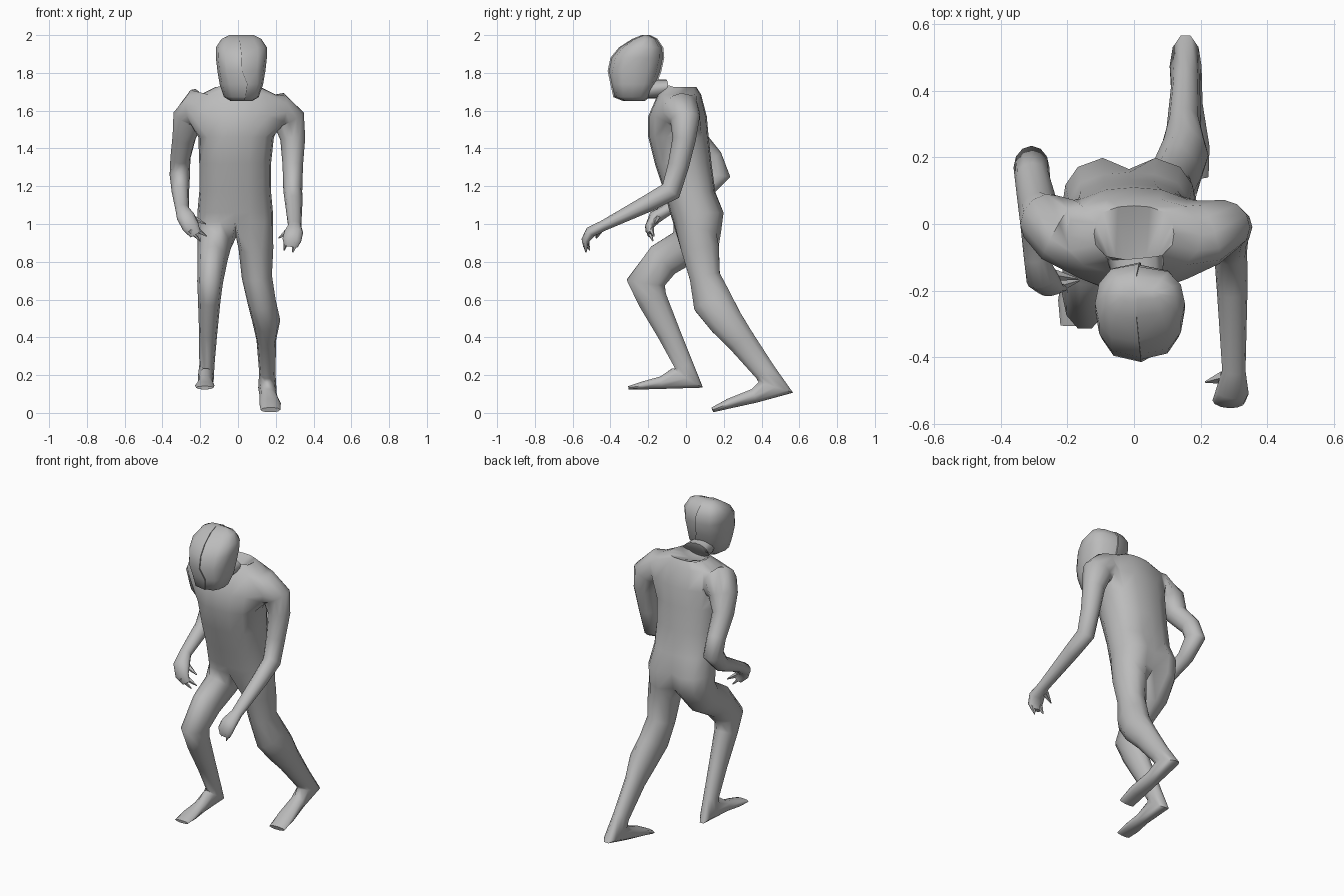
import bpy, bmesh
from math import sin, cos, pi
from mathutils import Vector

cube = bpy.data.objects.get("Cube")
if cube:
    bpy.data.objects.remove(cube, do_unlink=True)

grey = bpy.data.materials.new("plain grey")
grey.use_nodes = True
colour = (0.5, 0.5, 0.5, 1)
grey.diffuse_color = colour
grey.node_tree.nodes["Principled BSDF"].inputs["Base Color"].default_value = colour


def finish(bm, name, angle=1.1):
    bmesh.ops.recalc_face_normals(bm, faces=bm.faces)
    mesh = bpy.data.meshes.new(name)
    bm.to_mesh(mesh)
    bm.free()
    mesh.materials.append(grey)
    obj = bpy.data.objects.new(name, mesh)
    bpy.context.collection.objects.link(obj)
    bpy.ops.object.select_all(action='DESELECT')
    obj.select_set(True)
    bpy.context.view_layer.objects.active = obj
    bpy.ops.object.shade_smooth_by_angle(angle=angle)


def bridge(bm, a, b):
    n = len(a)
    for i in range(n):
        bm.faces.new((a[i], a[(i + 1) % n], b[(i + 1) % n], b[i]))


def centre(loop):
    return sum((v.co for v in loop), Vector()) / len(loop)


def grow(bm, loop, path):
    """Continue an open loop along (x, y, z, width radius, depth radius) stations."""
    n = len(loop)
    points = [centre(loop)] + [Vector(p[:3]) for p in path]
    for i, (x, y, z, ra, rb) in enumerate(path, 1):
        p = points[i]
        t = (p - points[i - 1]).normalized()
        if i < len(path):
            t = (t + (points[i + 1] - p).normalized()).normalized()
        u = Vector((1, 0, 0))
        u = (u - t * u.dot(t)).normalized()
        w = t.cross(u)
        ring = [p + u * ra * cos(2 * pi * k / n) + w * rb * sin(2 * pi * k / n)
                for k in range(n)]
        # Choose the turn of the ring that lies closest to the last one
        c = centre(loop)
        options = [[ring[(s + d * k) % n] for k in range(n)]
                   for s in range(n) for d in (1, -1)]
        best = min(options, key=lambda o: sum(
            ((q - p) - (v.co - c)).length_squared for q, v in zip(o, loop)))
        new = [bm.verts.new(q) for q in best]
        bridge(bm, loop, new)
        loop = new
    bm.faces.new(loop)


# Torso rings from hips to collar: z, x, y, half width, half depth
torso = [
    (0.98, -.015, .06, .20, .13), (1.06, -.015, .06, .20, .145),
    (1.17, -.015, .02, .19, .135), (1.32, -.015, -.015, .19, .15),
    (1.46, -.01, -.04, .20, .16), (1.57, 0, -.045, .21, .155),
    (1.685, 0, -.035, .20, .115), (1.725, 0, -.03, .12, .085)]
N = 16
FRONT, BACK = 12, 4
bm = bmesh.new()
rings = []
for z, x, y, rx, ry in torso:
    ring = []
    for k in range(N):
        c, s = cos(2 * pi * k / N), sin(2 * pi * k / N)
        squash = (c ** 4 + s ** 4) ** -0.12
        ring.append(bm.verts.new((x + rx * c * squash, y + ry * s * squash, z)))
    rings.append(ring)
for ring in rings[:2]:
    ring[BACK].co.y -= .04
for v in rings[0]:
    v.co.z += .25 * (.06 - v.co.y)

# Skin between the rings, leaving an opening four columns wide for each arm
LOW, HIGH, SPAN = 4, 6, 2
opened = {(side + i) % N for side in (0, N // 2) for i in range(-SPAN, SPAN)}
for r in range(len(rings) - 1):
    for k in range(N):
        if LOW <= r < HIGH and k in opened:
            continue
        j = (k + 1) % N
        bm.faces.new((rings[r][k], rings[r][j], rings[r + 1][j], rings[r + 1][k]))


def arm_opening(side):
    cols = [(side + i) % N for i in range(-SPAN, SPAN + 1)]
    mid = rings[LOW + 1]
    return ([rings[LOW][k] for k in cols] + [mid[cols[-1]]]
            + [rings[HIGH][k] for k in reversed(cols)] + [mid[cols[0]]])


# Neck
grow(bm, rings[-1], [(.005, -.10, 1.715, .085, .05), (.015, -.19, 1.715, .07, .052),
                     (.02, -.25, 1.74, .06, .05)])

# Arms with curled hands
grow(bm, arm_opening(0), [
    (.225, -.025, 1.595, .10, .10), (.272, -.005, 1.55, .086, .078),
    (.29, -.01, 1.45, .066, .062),
    (.29, -.04, 1.31, .054, .056), (.29, -.08, 1.175, .05, .056),
    (.295, -.2, 1.11, .046, .046), (.30, -.44, .99, .035, .028),
    (.295, -.505, .958, .05, .03), (.285, -.532, .915, .05, .022),
    (.28, -.53, .88, .035, .014)])
grow(bm, arm_opening(N // 2), [
    (-.225, -.015, 1.612, .105, .105), (-.265, .01, 1.56, .083, .085),
    (-.285, .04, 1.46, .062, .064),
    (-.305, .135, 1.35, .053, .058), (-.308, .17, 1.26, .054, .066),
    (-.305, .09, 1.17, .046, .047), (-.295, -.10, 1.075, .036, .032),
    (-.275, -.165, 1.035, .05, .036), (-.25, -.195, .985, .045, .022),
    (-.225, -.19, .945, .03, .015)])

# Legs and feet share one crotch point
crotch = bm.verts.new((-.01, .06, .93))
half = N // 2
left_loop = [rings[0][(FRONT + i) % N] for i in range(half + 1)] + [crotch]
right_loop = [rings[0][(BACK + i) % N] for i in range(half + 1)] + [crotch]
grow(bm, left_loop, [
    (.095, .075, .87, .092, .105), (.10, .10, .72, .08, .085),
    (.125, .14, .59, .075, .11), (.15, .21, .485, .074, .095),
    (.15, .29, .385, .052, .078), (.155, .42, .215, .043, .06),
    (.155, .475, .135, .048, .1), (.16, .36, .09, .046, .04),
    (.17, .23, .05, .057, .028), (.172, .14, .016, .052, .014)])
grow(bm, right_loop, [
    (-.125, .005, .885, .09, .105), (-.135, -.12, .81, .08, .1),
    (-.148, -.213, .69, .068, .107), (-.152, -.178, .6, .06, .082),
    (-.158, -.09, .42, .048, .064), (-.165, -.01, .25, .04, .052),
    (-.17, .008, .185, .043, .1), (-.172, -.13, .16, .04, .035),
    (-.176, -.23, .145, .052, .022), (-.176, -.305, .133, .045, .009)])
finish(bm, "body")


# Thumbs and fingers as small tapered spikes
def spike(name, base, tip, radius):
    bm = bmesh.new()
    base, tip = Vector(base), Vector(tip)
    bmesh.ops.create_cone(bm, segments=5, radius1=radius, radius2=.003,
                          depth=(tip - base).length, cap_ends=True)
    turn = (tip - base).to_track_quat('Z', 'Y')
    for v in bm.verts:
        v.co = turn @ v.co + (base + tip) / 2
    finish(bm, name)


spike("left_thumb", (.27, -.46, .965), (.215, -.475, .925), .02)
spike("left_inner_finger", (.255, -.525, .91), (.245, -.51, .86), .016)
spike("left_outer_finger", (.305, -.53, .90), (.29, -.53, .85), .02)
spike("right_thumb", (-.26, -.15, 1.04), (-.17, -.165, 1.0), .022)
spike("right_inner_finger", (-.235, -.19, .98), (-.165, -.17, .935), .02)
spike("right_outer_finger", (-.255, -.2, .97), (-.2, -.175, .91), .018)

# Head in two halves: z, front y, back y, half width, seam x
head = [
    (1.65, -.33, -.22, .055, .03), (1.672, -.385, -.19, .092, .04),
    (1.74, -.40, -.155, .115, .05), (1.81, -.415, -.13, .127, .022),
    (1.88, -.40, -.115, .135, .02), (1.935, -.355, -.12, .135, .015),
    (1.98, -.285, -.15, .105, .008), (2.0, -.235, -.19, .065, .008)]
for side, name, inset in ((-1, "head_right_half", 0), (1, "head_left_half", .008)):
    bm = bmesh.new()
    last = None
    for z, front, back, width, seam in head:
        y, depth = (front + back) / 2, (back - front) / 2 - inset
        reach = .018 + side * width - seam
        arc = [pi * (i / 6 - .5) for i in range(7)]
        ring = [bm.verts.new((seam + reach * max(cos(a), 0) ** .65, y + depth * sin(a), z))
                for a in arc]
        if last:
            bridge(bm, last, ring)
        else:
            bm.faces.new(ring)
        last = ring
    bm.faces.new(last)
    finish(bm, name)
